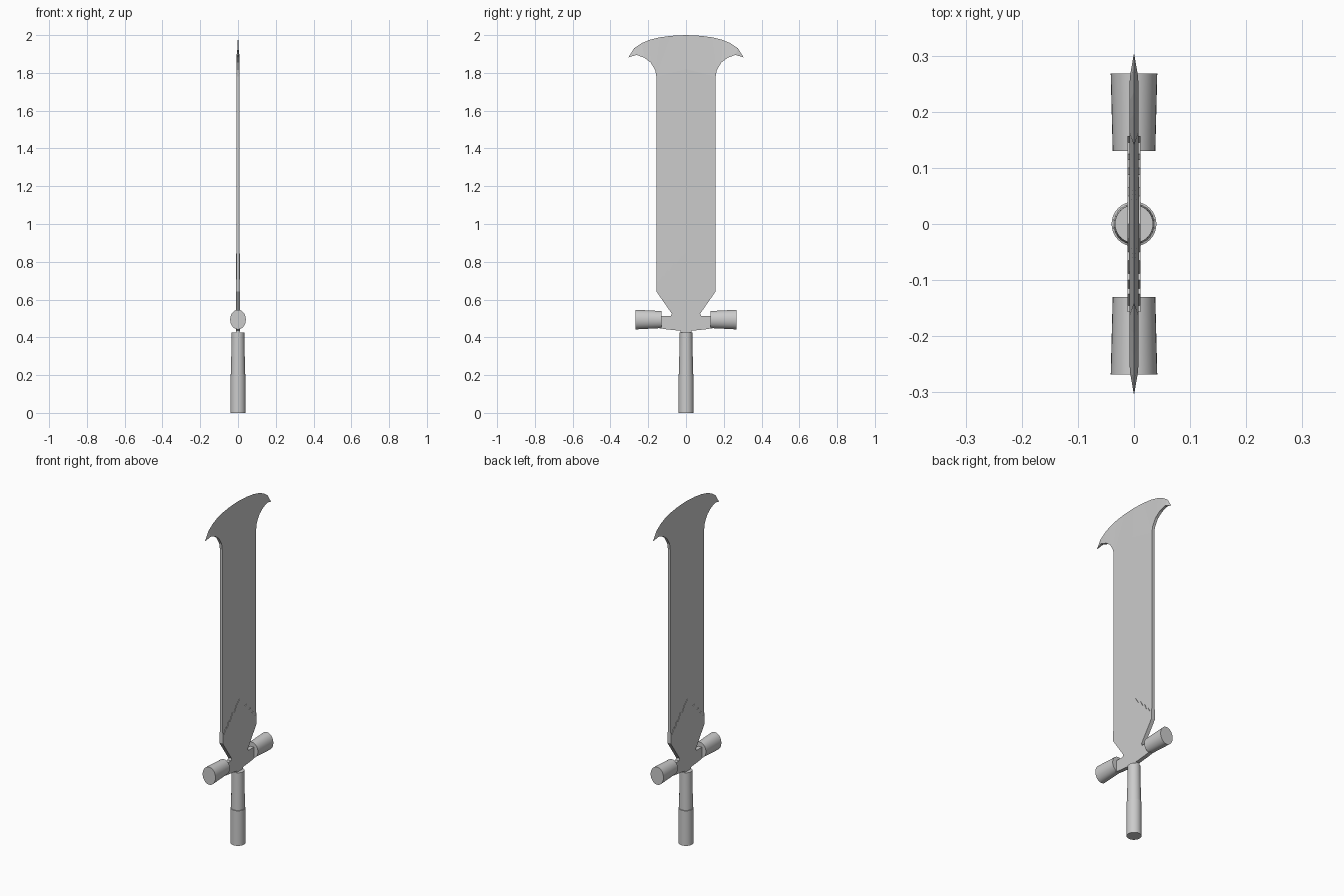
import bpy, bmesh, math

if "Cube" in bpy.data.objects:
    bpy.data.objects.remove(bpy.data.objects["Cube"])


def make_object(name, bm):
    bmesh.ops.recalc_face_normals(bm, faces=bm.faces)
    me = bpy.data.meshes.new(name)
    bm.to_mesh(me)
    bm.free()
    ob = bpy.data.objects.new(name, me)
    bpy.context.collection.objects.link(ob)
    return ob


def smooth(ob):
    bpy.ops.object.select_all(action='DESELECT')
    ob.select_set(True)
    bpy.context.view_layer.objects.active = ob
    bpy.ops.object.shade_smooth_by_angle(angle=math.radians(35))


def lathe(name, rings, place, n=32):
    """Capped tube through (radius_a, radius_b, distance) rings."""
    bm = bmesh.new()
    loops = []
    for ra, rb, d in rings:
        loops.append([bm.verts.new(place(ra * math.cos(2 * math.pi * k / n),
                                         rb * math.sin(2 * math.pi * k / n), d))
                      for k in range(n)])
    for a, b in zip(loops, loops[1:]):
        for k in range(n):
            j = (k + 1) % n
            bm.faces.new((a[k], a[j], b[j], b[k]))
    bm.faces.new(loops[0])
    bm.faces.new(loops[-1])
    ob = make_object(name, bm)
    smooth(ob)
    return ob


# Blade: one quarter, mirrored across its thickness and its width
under = [(0, 1.82, .009), (.157, 1.78, .008), (.163, 1.815, .008), (.187, 1.855, .008),
         (.22, 1.88, .008), (.262, 1.895, .0075), (.305, 1.882, 0)]
top = [(0, 2.0), (.08, 1.996), (.14, 1.988), (.195, 1.974), (.235, 1.957), (.275, 1.93)]
bm = bmesh.new()
u = [bm.verts.new((t, y, z)) for y, z, t in under]
c = [bm.verts.new((0, y, z)) for y, z, t in under]
e = [bm.verts.new((0, y, z)) for y, z in top] + [u[-1]]
lo = [bm.verts.new((x, y, .645)) for x, y in ((.009, 0), (.008, .157), (0, .157), (0, 0))]
bm.faces.new((lo[0], lo[1], u[1], u[0]))
bm.faces.new((lo[1], lo[2], c[1], u[1]))
bm.faces.new(lo)
for i in range(len(u) - 1):
    if i < len(u) - 2:
        bm.faces.new((u[i], u[i + 1], e[i + 1], e[i]))
        if i:
            bm.faces.new((u[i], u[i + 1], c[i + 1], c[i]))
    else:
        bm.faces.new((u[i], u[i + 1], e[i]))
        bm.faces.new((u[i], u[i + 1], c[i]))
bmesh.ops.remove_doubles(bm, verts=bm.verts, dist=1e-5)
blade = make_object("blade", bm)
mir = blade.modifiers.new("mirror", 'MIRROR')
mir.use_axis = (True, True, False)
mir.merge_threshold = .0005

# Blade collar and guard plate with a ragged upper edge
half = [(.03, .415), (.03, .435), (.10, .442), (.14, .448), (.14, .513), (.08, .513),
        (.075, .525), (.157, .643), (.157, .705), (.145, .69), (.125, .725), (.115, .718),
        (.10, .755), (.088, .748), (.065, .79), (.05, .785), (.025, .825), (0, .845)]
outline = half + [(-y, z) for y, z in reversed(half[:-1])]
bm = bmesh.new()
face = bm.faces.new([bm.verts.new((-.0115, y, z)) for y, z in outline])
ext = bmesh.ops.extrude_face_region(bm, geom=[face])
bmesh.ops.translate(bm, vec=(.023, 0, 0),
                    verts=[v for v in ext["geom"] if isinstance(v, bmesh.types.BMVert)])
make_object("guard_plate", bm)

# Grip, slightly thicker in its lower half
lathe("grip", [(.040, .040, 0), (.040, .040, .205), (.037, .037, .206),
               (.034, .034, .425)], lambda a, b, d: (a, b, d))

# Oval guard ends
for side, label in ((-1, "left"), (1, "right")):
    lathe("guard_end_" + label, [(.038, .045, .130), (.0415, .052, .268)],
          lambda a, b, d: (a, side * d, .494 + b))
